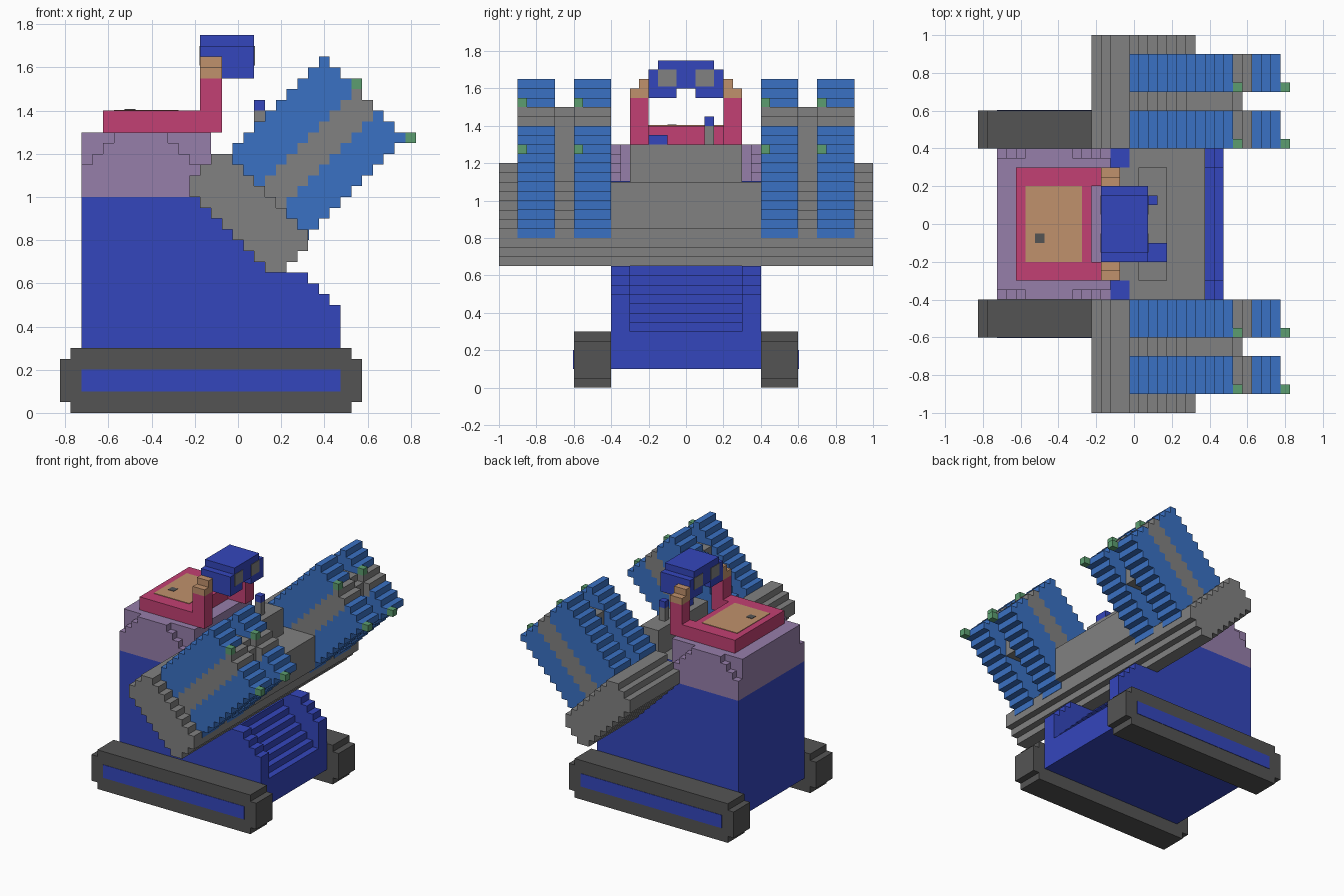
import bpy, bmesh

cube = bpy.data.objects.get("Cube")
if cube:
    bpy.data.objects.remove(cube, do_unlink=True)

S = 0.05          # edge length of one block
EPS = 0.001


def material(name, rgb):
    lin = [((c / 255 + 0.055) / 1.055) ** 2.4 for c in rgb] + [1.0]
    m = bpy.data.materials.new(name)
    m.diffuse_color = lin
    m.use_nodes = True
    m.node_tree.nodes["Principled BSDF"].inputs["Base Color"].default_value = lin
    return m


BLUE = material("royal blue", (52, 70, 188))
SKY = material("sky blue", (58, 113, 195))
GRAY = material("mid gray", (129, 129, 129))
DARK = material("dark gray", (84, 84, 84))
MAUVE = material("mauve", (150, 126, 170))
PINK = material("raspberry", (194, 64, 115))
TAN = material("tan", (192, 145, 108))
GREEN = material("green", (92, 158, 112))


def finish(name, bm, mat):
    bmesh.ops.recalc_face_normals(bm, faces=bm.faces)
    me = bpy.data.meshes.new(name)
    bm.to_mesh(me)
    bm.free()
    me.materials.append(mat)
    ob = bpy.data.objects.new(name, me)
    bpy.context.collection.objects.link(ob)
    return ob


def box(name, x, y, z, mat):
    bm = bmesh.new()
    bmesh.ops.create_cube(bm, size=1)
    for v in bm.verts:
        v.co = [r[0] + (c + 0.5) * (r[1] - r[0]) for c, r in zip(v.co, (x, y, z))]
    return finish(name, bm, mat)


def columns(name, cols, y, mat):
    """Extrude a stepped side outline, given as (x centre, z low, z high), across y."""
    pts = []
    for x, lo, hi in cols:
        pts += [(x - S / 2, lo), (x + S / 2, lo)]
    for x, lo, hi in reversed(cols):
        pts += [(x + S / 2, hi), (x - S / 2, hi)]
    # keep corners only
    n = len(pts)
    pts = [p for i, p in enumerate(pts)
           if not (abs(pts[i - 1][1] - p[1]) < EPS and abs(pts[(i + 1) % n][1] - p[1]) < EPS)]
    bm = bmesh.new()
    face = bm.faces.new([bm.verts.new((px, y[0], pz)) for px, pz in pts])
    ext = bmesh.ops.extrude_face_region(bm, geom=[face])
    for v in ext["geom"]:
        if isinstance(v, bmesh.types.BMVert):
            v.co.y = y[1]
    return finish(name, bm, mat)


def diagonal(name, u, v, y, mat, cap=9):
    """Blocky bar at 45 degrees: u bounds x+z, v bounds z-x of its cells."""
    cols = []
    for i in range(-16, 17):
        x = i * S
        zs = [z for z in ((k + 0.5) * S for k in range(40))
              if u[0] - EPS < x + z < u[1] + EPS and v[0] - EPS < z - x < v[1] + EPS and z < cap]
        if zs:
            cols.append((x, zs[0] - S / 2, zs[-1] + S / 2))
    return columns(name, cols, y, mat)


def sided(y0, y1):
    return (("right", (-y1, -y0)), ("left", (y0, y1)))


# tracks with painted side strips
for side, y in sided(0.4, 0.6):
    cols = [(i * S, 0.05 if i in (-16, 11) else 0, 0.25 if i in (-16, 11) else 0.3)
            for i in range(-16, 12)]
    columns(side + "_track", cols, y, DARK)
    e = -0.6 if y[0] < 0 else 0.6
    box(side + "_track_strip", (-0.725, 0.475), (e - 0.003, e + 0.003), (0.1, 0.2), BLUE)


# hull: side walls and a core with a front staircase
def hull_top(x):
    return min(1.0, max(0.65, 0.8 - x)) if x < 0.32 else 0.95 - x


XS = [i * S for i in range(-14, 10)]
for side, y in sided(0.3, 0.4):
    columns(side + "_hull_wall", [(x, 0.1, hull_top(x)) for x in XS], y, BLUE)
columns("hull_core", [(x, 0.1, min(hull_top(x), 0.75 - x) if x > 0.08 else hull_top(x))
                      for x in XS], (-0.3, 0.3), BLUE)

# upper cabin with stepped arches on both sides
box("cabin", (-0.725, -0.125), (-0.35, 0.35), (1.0, 1.3), MAUVE)
for side, y in sided(0.35, 0.4):
    cols = []
    for i in range(-14, -2):
        x = i * S
        top = min(1.3, 1.15 + max(0, round((x + 0.7) / S)) * S,
                  1.15 + max(0, round((-0.2 - x) / S)) * S)
        cols.append((x, 1.0, top if x < -0.17 else 1.1))
    columns(side + "_cabin_arch", cols, y, MAUVE)

# slanted gun shelf, lower in the middle
for side, y in sided(0.4, 1.0):
    diagonal(side + "_gun_shelf", (0.825, 1.125), (0.475, 1.275), y, GRAY)
diagonal("middle_shelf", (0.825, 1.125), (0.475, 1.275), (-0.4, 0.4), GRAY, cap=1.1)
box("middle_block", (0.025, 0.375), (-0.4, 0.4), (0.85, 1.1), GRAY)
box("console", (0.025, 0.175), (-0.3, 0.3), (1.1, 1.3), GRAY)
for side, y in sided(0.3, 0.4):
    box(side + "_hull_cap", (-0.125, -0.025), y, (1.098, 1.105), BLUE)

# console controls
box("lever", (0.075, 0.125), (0.1, 0.15), (1.3, 1.4), GRAY)
box("lever_knob", (0.075, 0.125), (0.1, 0.15), (1.4, 1.45), BLUE)
box("console_button", (0.075, 0.175), (-0.2, -0.1), (1.3, 1.35), BLUE)

# gun pods: gray core band between two blue barrels, green tips
for n, y0 in enumerate((-0.9, -0.6, 0.4, 0.7), 1):
    y = (y0, y0 + 0.2)
    u = (1.175, 2.025)
    diagonal(f"pod_{n}_lower_barrel", u, (0.525, 0.725), y, SKY)
    diagonal(f"pod_{n}_band", u, (0.775, 0.925), y, GRAY)
    diagonal(f"pod_{n}_upper_barrel", u, (0.975, 1.225), y, SKY)
    box(f"pod_{n}_foot", (0.32, 0.328), y, (0.8, 0.85), SKY)
    for tip, x, z in (("upper", 0.525, 1.5), ("lower", 0.775, 1.25)):
        box(f"pod_{n}_{tip}_tip", (x, x + S), (y0, y0 + S), (z, z + S), GREEN)

# joiners between the pods of each pair
for side, y in sided(0.6, 0.7):
    columns(side + "_pod_joiner", [(i * S, 1.1, 1.45 if i == 11 else 1.5)
                                   for i in range(6, 12)], y, GRAY)

# driver: torso, arms and hands
box("torso", (-0.625, -0.225), (-0.3, 0.3), (1.3, 1.4), PINK)
box("torso_top_panel", (-0.575, -0.275), (-0.2, 0.2), (1.398, 1.404), TAN)
box("torso_mark", (-0.525, -0.475), (-0.1, -0.05), (1.4, 1.407), DARK)
for side, y in sided(0.2, 0.3):
    box(side + "_shoulder", (-0.225, -0.175), y, (1.3, 1.4), PINK)
    box(side + "_arm", (-0.175, -0.075), y, (1.3, 1.55), PINK)
    box(side + "_hand", (-0.175, -0.075), y, (1.55, 1.6), TAN)
for side, y in sided(0.2, 0.25):
    box(side + "_fingers", (-0.175, -0.075), y, (1.6, 1.65), TAN)

# binocular viewer with lenses at both ends
VX = (-0.175, 0.075)
box("viewer_top", VX, (-0.15, 0.15), (1.7, 1.75), BLUE)
box("viewer_bridge", VX, (-0.05, 0.05), (1.6, 1.7), BLUE)
for side, y in sided(0.05, 0.2):
    box(side + "_viewer_tube", VX, y, (1.55, 1.7), BLUE)
for side, y in sided(0.05, 0.15):
    for end, x in zip(("back", "front"), VX):
        box(f"{side}_{end}_lens", (x - 0.003, x + 0.003), y, (1.61, 1.7), GRAY)
